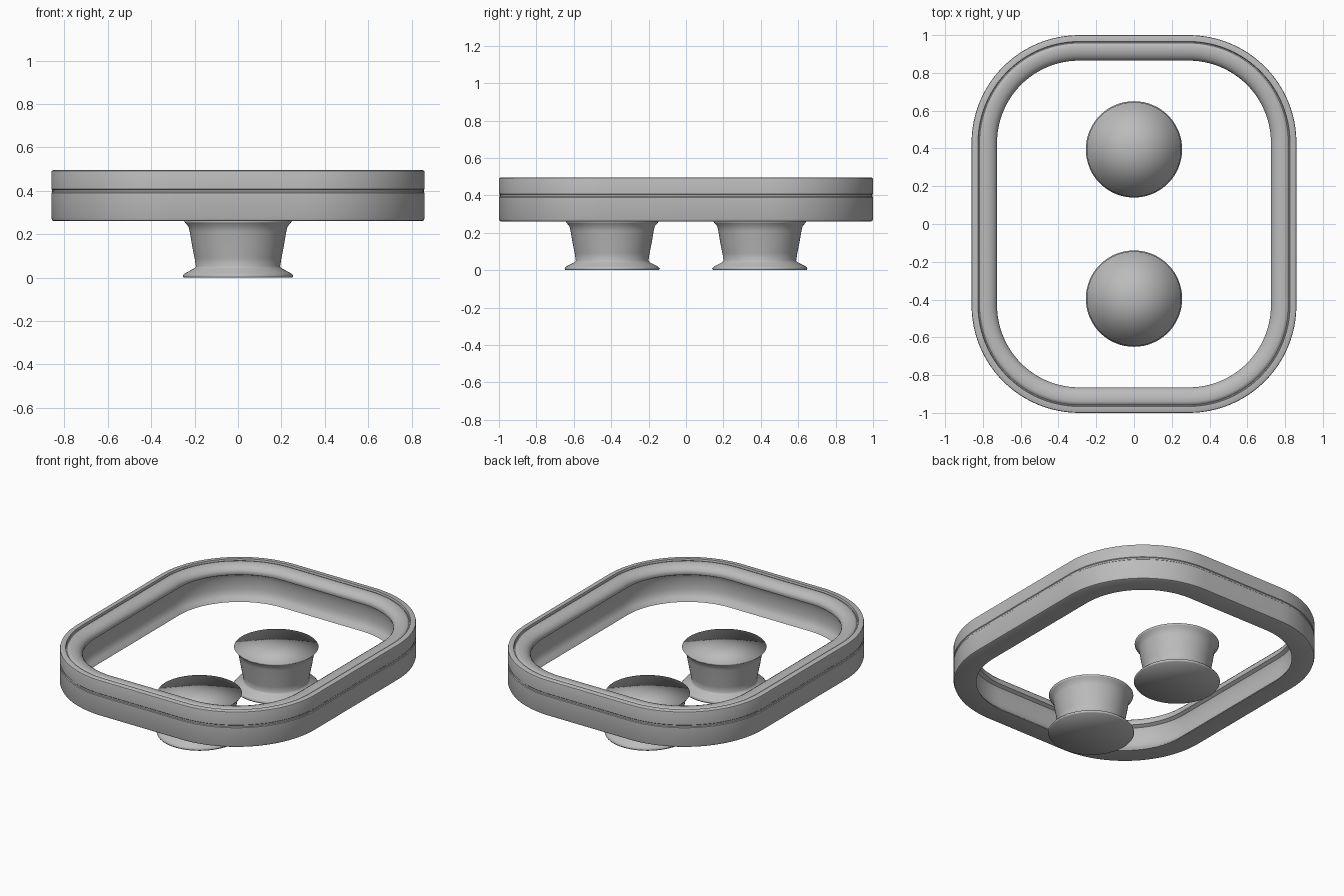
import bpy
import math

if "Cube" in bpy.data.objects:
    bpy.data.objects.remove(bpy.data.objects["Cube"])

grey = bpy.data.materials.new("grey")
grey.diffuse_color = (0.5, 0.5, 0.5, 1)
grey.use_nodes = True
grey.node_tree.nodes["Principled BSDF"].inputs["Base Color"].default_value = grey.diffuse_color


def make_object(name, verts, faces, angle=None):
    me = bpy.data.meshes.new(name)
    me.from_pydata(verts, [], faces)
    me.validate()
    me.materials.append(grey)
    me.shade_smooth()
    if angle:
        me.set_sharp_from_angle(angle=math.radians(angle))
    ob = bpy.data.objects.new(name, me)
    bpy.context.collection.objects.link(ob)
    return ob


def rounded_ring(name, profile, cx, cy, r, seg=24):
    """Sweep a closed (inset, z) profile round a rounded rectangle."""
    path = []
    for q, (sx, sy) in enumerate([(1, 1), (-1, 1), (-1, -1), (1, -1)]):
        for i in range(seg + 1):
            a = math.pi / 2 * (q + i / seg)
            path.append((sx * cx, sy * cy, math.cos(a), math.sin(a)))
    verts = [(px + (r - d) * dx, py + (r - d) * dy, z)
             for px, py, dx, dy in path for d, z in profile]
    n, m = len(profile), len(path)
    faces = [(i * n + j, (i + 1) % m * n + j,
              (i + 1) % m * n + (j + 1) % n, i * n + (j + 1) % n)
             for i in range(m) for j in range(n)]
    return make_object(name, verts, faces, 40)


def lathe(name, profile, y, seg=64):
    """Spin an (r, z) profile and close both ends with a fan."""
    n = len(profile)
    verts = []
    for i in range(seg):
        a = 2 * math.pi * i / seg
        verts += [(r * math.cos(a), y + r * math.sin(a), z) for r, z in profile]
    lo, hi = len(verts), len(verts) + 1
    verts += [(0, y, profile[0][1]), (0, y, profile[-1][1])]
    faces = []
    for i in range(seg):
        k = (i + 1) % seg
        faces += [(i * n + j, k * n + j, k * n + j + 1, i * n + j + 1)
                  for j in range(n - 1)]
        faces += [(lo, k * n, i * n), (hi, i * n + n - 1, k * n + n - 1)]
    return make_object(name, verts, faces)


# Frame: outer wall with seam, top lip, groove, rounded bead, hollow inner wall
frame_profile = [
    (0.012, 0.26), (0.004, 0.264), (0.0, 0.275), (0.0, 0.39),
    (0.004, 0.394), (0.004, 0.404), (0.0, 0.408),
    (0.0, 0.486), (0.002, 0.492), (0.008, 0.495), (0.034, 0.495),
    (0.037, 0.482), (0.042, 0.482), (0.048, 0.489), (0.06, 0.493),
    (0.085, 0.492), (0.105, 0.486), (0.12, 0.477), (0.131, 0.464),
    (0.135, 0.45), (0.131, 0.436), (0.11, 0.425),
    (0.10, 0.40), (0.10, 0.33), (0.105, 0.305), (0.115, 0.285),
    (0.13, 0.27), (0.135, 0.26),
]
rounded_ring("frame", frame_profile, 0.29, 0.43, 0.57)

# Two spool-shaped knobs
knob_profile = [
    (0.25, 0.0), (0.255, 0.008), (0.245, 0.02), (0.20, 0.043), (0.194, 0.052),
    (0.20, 0.09), (0.212, 0.15), (0.222, 0.21), (0.228, 0.235),
    (0.243, 0.252), (0.25, 0.262),
]
for label, y in (("front_knob", -0.395), ("back_knob", 0.395)):
    lathe(label, knob_profile, y)
